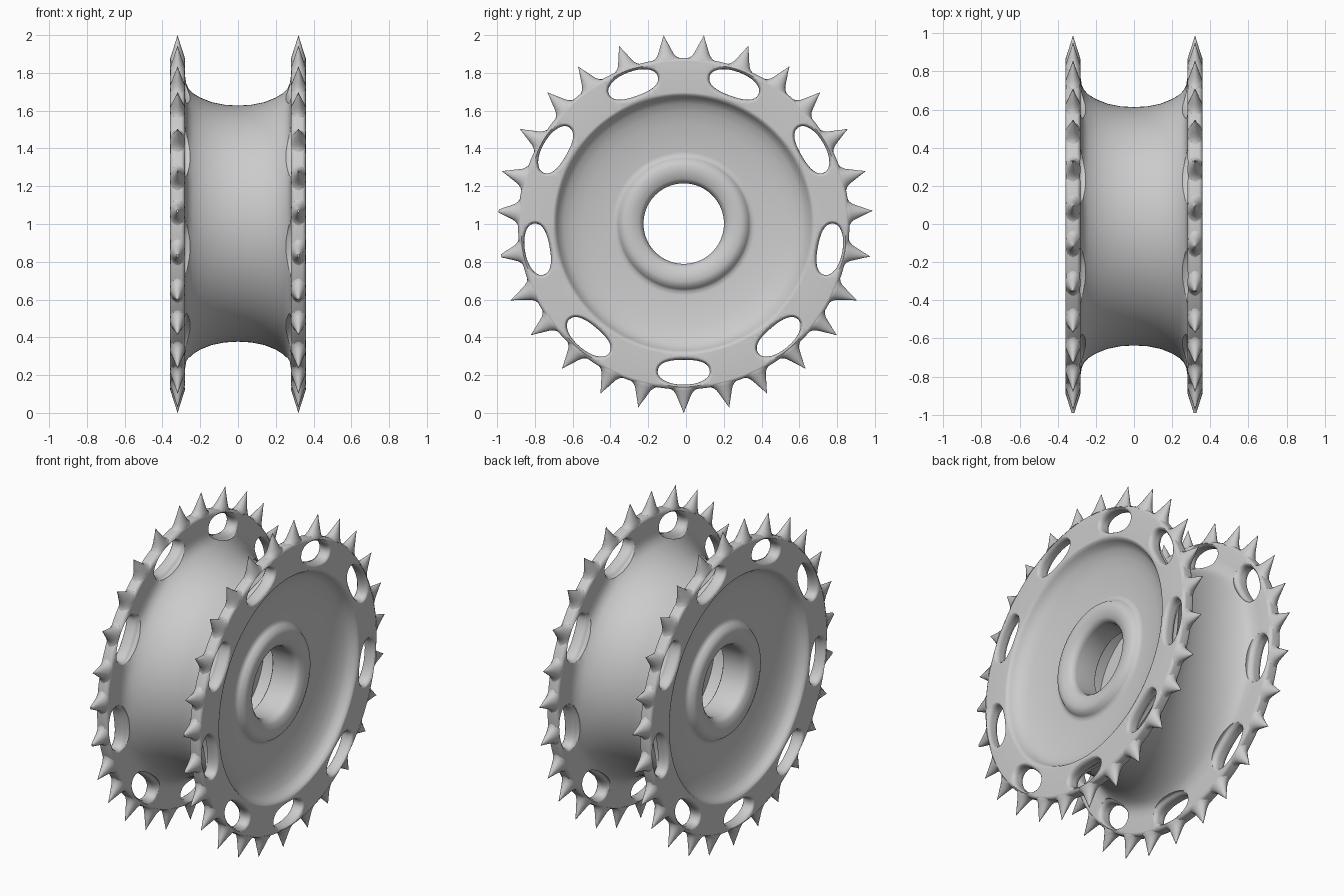
import bpy, bmesh, math
from mathutils import Vector

cube = bpy.data.objects.get("Cube")
if cube:
    bpy.data.objects.remove(cube)

CENTRE = Vector((0, -0.012, 1.002))
GROUPS, STEP = 9, math.radians(13.9)

steel = bpy.data.materials.new("grey_steel")
steel.use_nodes = True
GREY = (0.6, 0.6, 0.6, 1)
steel.diffuse_color = GREY
steel.node_tree.nodes["Principled BSDF"].inputs["Base Color"].default_value = GREY


def polar(x, r, a, side=0.0):
    """Point at radius r and angle a from straight down, shifted sideways."""
    radial = Vector((0, math.sin(a), -math.cos(a)))
    tangent = Vector((0, math.cos(a), math.sin(a)))
    return Vector((x, 0, 0)) + radial * r + tangent * side


def loft(bm, rings, closed=False):
    """Join equal loops of points; cap the ends unless the loft is closed."""
    loops = [[bm.verts.new(p) for p in ring] for ring in rings]
    n = len(loops[0])
    pairs = list(zip(loops, loops[1:]))
    if closed:
        pairs.append((loops[-1], loops[0]))
    else:
        bm.faces.new(loops[0])
        bm.faces.new(loops[-1])
    for a, b in pairs:
        for i in range(n):
            j = (i + 1) % n
            bm.faces.new((a[i], a[j], b[j], b[i]))


def finish(name, bm):
    bmesh.ops.recalc_face_normals(bm, faces=bm.faces)
    mesh = bpy.data.meshes.new(name)
    bm.to_mesh(mesh)
    bm.free()
    mesh.materials.append(steel)
    obj = bpy.data.objects.new(name, mesh)
    obj.location = CENTRE
    bpy.context.collection.objects.link(obj)
    return obj


def smooth(obj, degrees):
    bpy.ops.object.select_all(action='DESELECT')
    obj.select_set(True)
    bpy.context.view_layer.objects.active = obj
    bpy.ops.object.shade_smooth_by_angle(angle=math.radians(degrees))


# Wheel body, one turned profile (x, radius) listed from the drum outward
drum = [(.07, .629), (.14, .643), (.2, .667), (.24, .692), (.262, .715), (.274, .742)]
rim = [(.28, .78), (.28, .86), (.288, .873), (.3, .878), (.34, .878),
       (.352, .873), (.36, .86), (.36, .695)]
dish = [(.355, .682), (.34, .672), (.318, .66), (.295, .635), (.275, .59),
        (.258, .53), (.247, .45), (.24, .38)]
hub = [(.242, .358), (.255, .346), (.275, .332), (.286, .305), (.283, .27),
       (.272, .238), (.258, .222), (.235, .213)]
bore = [(.1, .213), (.09, .225), (.09, .4)]
half = drum + rim + dish + hub + bore
profile = [(0, .625)] + half + [(-x, r) for x, r in reversed(half)]
SEGMENTS = 144
bm = bmesh.new()
loft(bm, [[polar(x, r, math.tau * s / SEGMENTS) for x, r in profile]
          for s in range(SEGMENTS)], closed=True)
wheel = finish("wheel_body", bm)

# Oblong lightening holes with rounded mouths, cut through both rims
bm = bmesh.new()
flare = [(.2, 0), (.272, .02), (.28, .016), (.286, .008), (.296, .002), (.308, 0)]
flare += [(.64 - x, grow) for x, grow in reversed(flare[1:])]
for k in range(GROUPS):
    a = math.tau * k / GROUPS
    for sign in (-1, 1):
        rings = []
        for x, grow in flare:
            ring = []
            for i in range(40):
                t = math.tau * i / 40
                c, s = math.cos(t), math.sin(t)
                side = math.copysign(abs(c) ** .9, c) * (.138 + grow)
                up = math.copysign(abs(s) ** .9, s) * (.066 + grow)
                # bend the oblong along the rim
                ring.append(polar(sign * x, .787 + up, a + side / .787))
            rings.append(ring)
        loft(bm, rings)
cutter = finish("hole_cutter", bm)
cutter.hide_render = True

cut = wheel.modifiers.new("holes", 'BOOLEAN')
cut.operation = 'DIFFERENCE'
cut.solver = 'EXACT'
cut.object = cutter
bpy.context.view_layer.objects.active = wheel
bpy.ops.object.modifier_apply(modifier=cut.name)
bpy.data.objects.remove(cutter)
smooth(wheel, 60)
wheel.modifiers.new("even_shading", 'WEIGHTED_NORMAL').keep_sharp = True

# Spikes: nine groups of three on each rim, flared at the root (radius, half width)
spike = [(.868, .09), (.876, .068), (.885, .055), (.9, .043), (.925, .032),
         (.95, .022), (.975, .011), (1.002, .001)]
blunt = spike[:-1] + [(.982, .008)]
for name, sign in (("left_spikes", 1), ("right_spikes", -1)):
    bm = bmesh.new()
    for k in range(GROUPS):
        for m in (-1, 0, 1):
            a = math.tau * k / GROUPS + m * STEP
            worn = math.sin(a) < -.98          # two worn tips at the front
            rings = []
            for r, w in (blunt if worn else spike):
                depth = .04 * min(1, max(.02, (1.002 - r) / .125))
                rings.append([polar(sign * .32 + depth * math.sin(t), r, a, w * math.cos(t))
                              for t in (math.tau * i / 16 for i in range(16))])
            loft(bm, rings)
    smooth(finish(name, bm), 50)
